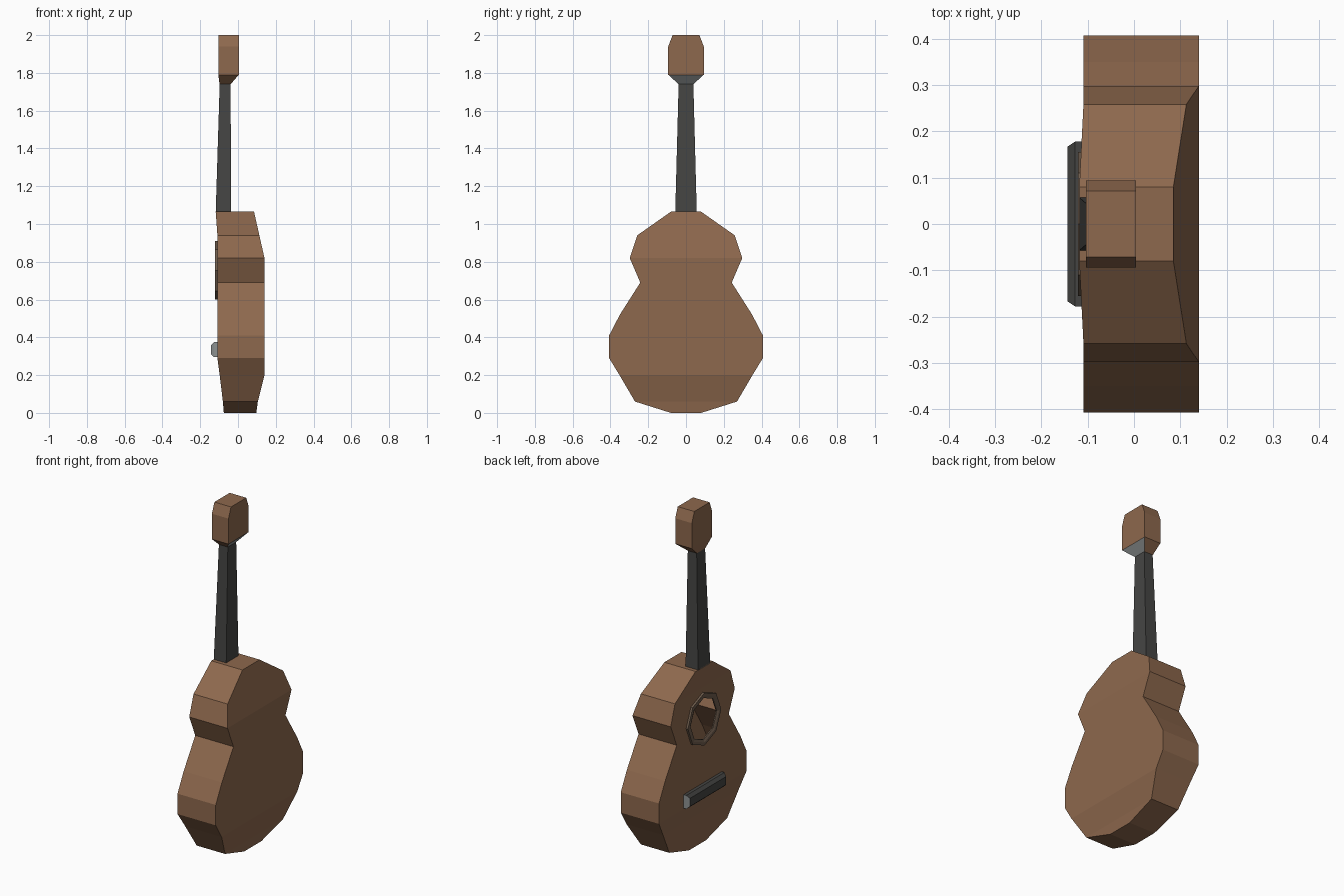
import bpy, bmesh, math
from mathutils import Vector

if "Cube" in bpy.data.objects:
    bpy.data.objects.remove(bpy.data.objects["Cube"])


def material(name, rgb):
    m = bpy.data.materials.new(name)
    m.diffuse_color = (*rgb, 1)
    m.use_nodes = True
    m.node_tree.nodes["Principled BSDF"].inputs["Base Color"].default_value = m.diffuse_color
    return m


WOOD = material("wood", (0.27, 0.14, 0.075))
DARK = material("dark_wood", (0.06, 0.06, 0.057))
TRIM = material("ring_wood", (0.16, 0.11, 0.075))
GREY = material("grey", (0.27, 0.29, 0.29))


def finish(bm, name, *mats, accent=None):
    bmesh.ops.recalc_face_normals(bm, faces=bm.faces)
    if accent:
        for f in bm.faces:
            if accent(f):
                f.material_index = 1
    me = bpy.data.meshes.new(name)
    bm.to_mesh(me)
    bm.free()
    for m in mats:
        me.materials.append(m)
    ob = bpy.data.objects.new(name, me)
    bpy.context.collection.objects.link(ob)
    return ob


def loft(rings, caps=True, closed=False):
    """Join equal-length rings of points with quads."""
    bm = bmesh.new()
    vs = [[bm.verts.new(p) for p in r] for r in rings]
    n = len(vs[0])
    pairs = list(zip(vs, vs[1:])) + ([(vs[-1], vs[0])] if closed else [])
    for a, b in pairs:
        for i in range(n):
            j = (i + 1) % n
            bm.faces.new((a[i], a[j], b[j], b[i]))
    if caps:
        bm.faces.new(vs[0])
        bm.faces.new(vs[-1])
    return bm


def z_section(z, x0, x1, y):
    return [(x0, -y, z), (x1, -y, z), (x1, y, z), (x0, y, z)]


def octagon(x, r, zc=0.755):
    return [(x, r * math.sin(i * math.pi / 4), zc + r * math.cos(i * math.pi / 4))
            for i in range(8)]


# Body: hollow shell from sections (z, front x, back x, half width)
levels = [
    (0.00, -0.075, 0.097, 0.08), (0.06, -0.080, 0.105, 0.27),
    (0.20, -0.097, 0.14, 0.352), (0.29, -0.109, 0.14, 0.407),
    (0.41, -0.109, 0.14, 0.407), (0.52, -0.109, 0.14, 0.35),
    (0.69, -0.109, 0.14, 0.242), (0.82, -0.109, 0.14, 0.298),
    (0.94, -0.109, 0.113, 0.258), (1.065, -0.118, 0.085, 0.08),
]
bm = loft([z_section(*s) for s in levels])

# Sound hole: replace the flat part of the soundboard with a holed panel
flat = [f for f in bm.faces if all(abs(v.co.x + 0.109) < 1e-4 for v in f.verts)]
edges = {e for f in flat for e in f.edges}
rim = [e for e in edges if sum(f in flat for f in e.link_faces) == 1]
inner = [e for e in edges if e not in rim]
bmesh.ops.delete(bm, geom=flat, context='FACES_ONLY')
bmesh.ops.delete(bm, geom=inner, context='EDGES')
hole = [bm.verts.new(p) for p in octagon(-0.109, 0.122)]
rim += [bm.edges.new((hole[i], hole[(i + 1) % 8])) for i in range(8)]
bmesh.ops.triangle_fill(bm, edges=rim, use_beauty=True, normal=Vector((-1, 0, 0)))
finish(bm, "body", WOOD)

# Ring around the sound hole
bm = loft([octagon(-0.108, 0.155), octagon(-0.121, 0.155), octagon(-0.121, 0.137),
           octagon(-0.115, 0.122), octagon(-0.108, 0.122)], caps=False, closed=True)
finish(bm, "sound_hole_ring", TRIM)

# Bridge with chamfered front and grey ends
def x_section(x, y, z0, z1):
    return [(x, -y, z0), (x, y, z0), (x, y, z1), (x, -y, z1)]


bm = loft([x_section(-0.108, 0.178, 0.295, 0.375), x_section(-0.127, 0.178, 0.295, 0.375),
           x_section(-0.143, 0.167, 0.31, 0.358)])
finish(bm, "bridge", DARK, GREY, accent=lambda f: abs(f.normal.y) > 0.7)

# Neck
bm = loft([z_section(1.06, -0.118, -0.037, 0.057), z_section(1.74, -0.097, -0.039, 0.039)])
finish(bm, "neck", DARK)

# Headstock with flared base, grey behind the flare
bm = loft([z_section(1.74, -0.098, -0.039, 0.039), z_section(1.79, -0.104, 0.004, 0.094),
           z_section(1.94, -0.104, 0.004, 0.094), z_section(2.0, -0.104, 0.004, 0.071)])
finish(bm, "headstock", WOOD, GREY,
       accent=lambda f: f.normal.x > 0.3 and f.normal.z < -0.3)
